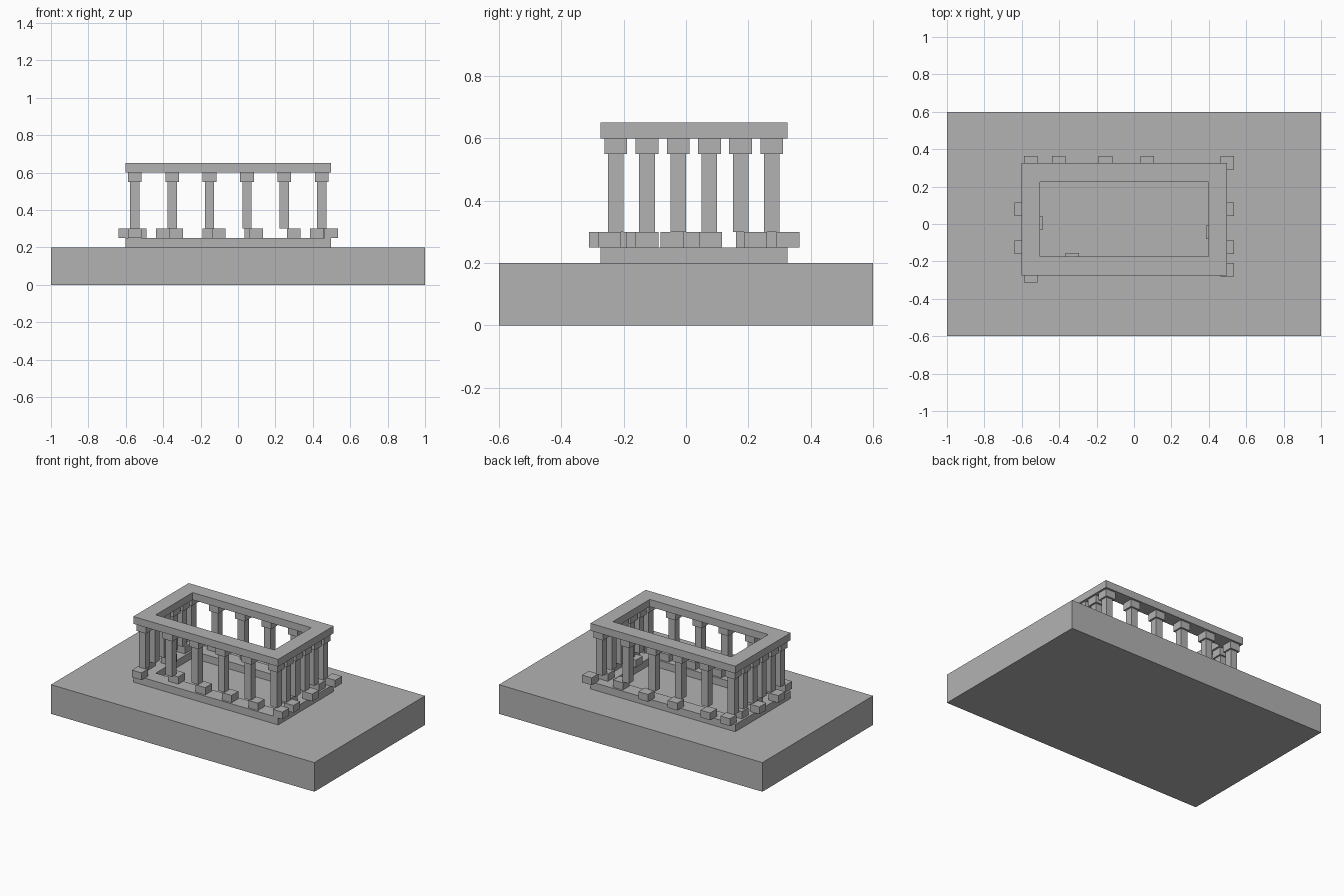
import bpy
import bmesh

if "Cube" in bpy.data.objects:
    bpy.data.objects.remove(bpy.data.objects["Cube"])

stone = bpy.data.materials.new("grey stone")
stone.diffuse_color = (0.45, 0.45, 0.45, 1)
stone.use_nodes = True
stone.node_tree.nodes["Principled BSDF"].inputs["Base Color"].default_value = stone.diffuse_color


def finish(bm, name):
    bmesh.ops.recalc_face_normals(bm, faces=bm.faces)
    mesh = bpy.data.meshes.new(name)
    bm.to_mesh(mesh)
    bm.free()
    mesh.materials.append(stone)
    ob = bpy.data.objects.new(name, mesh)
    bpy.context.collection.objects.link(ob)


def box(name, x, y, w, d, z0, z1):
    bm = bmesh.new()
    bmesh.ops.create_cube(bm, size=1)
    for v in bm.verts:
        v.co = (x + v.co.x * w, y + v.co.y * d, (z0 + z1) / 2 + v.co.z * (z1 - z0))
    finish(bm, name)


def frame(name, z0, z1, rim=0.1):
    # rectangular ring from an outer and an inner loop
    x0, x1, y0, y1 = -0.602, 0.498, -0.275, 0.325
    bm = bmesh.new()

    def loop(i, z):
        a, b, c, d = x0 + i, x1 - i, y0 + i, y1 - i
        return [bm.verts.new((x, y, z)) for x, y in ((a, c), (b, c), (b, d), (a, d))]

    loops = [loop(0, z0), loop(0, z1), loop(rim, z1), loop(rim, z0)]
    for k in range(4):
        p, q = loops[k], loops[(k + 1) % 4]
        for j in range(4):
            n = (j + 1) % 4
            bm.faces.new((p[j], p[n], q[n], q[j]))
    finish(bm, name)


# Plinth and the two ring beams
box("plinth", 0, 0, 2, 1.2, 0, 0.2)
frame("lower_frame", 0.2, 0.25)
frame("upper_frame", 0.6, 0.65)

# Column centres, going round the rectangle
xs = [-0.552 + 0.2 * i for i in range(6)]
ys = [-0.125 + 0.1 * i for i in range(4)]
rows = {
    "front": [(x, -0.225) for x in xs],
    "back": [(x, 0.275) for x in xs],
    "left": [(xs[0], y) for y in ys],
    "right": [(xs[5], y) for y in ys],
}
# Scattered footing blocks: shift from each column centre
shifts = {
    "front": [(0, -.05), (.022, .033), (.05, 0), (.05, 0), (.05, 0), (.05, -.02)],
    "back": [(0, .052), (-.05, .052), (0, .052), (.023, .052), (.05, 0), (.05, .052)],
    "left": [(-.05, 0), (.025, .03), (-.05, .004), (0, .022)],
    "right": [(.05, 0), (-.026, -.02), (.05, .004), (0, .048)],
}
for row, points in rows.items():
    for i, (x, y) in enumerate(points):
        dx, dy = shifts[row][i]
        tag = f"{row}_{i + 1}"
        box("footing_" + tag, x + dx, y + dy, 0.073, 0.073, 0.25, 0.3)
        box("column_" + tag, x, y, 0.05, 0.05, 0.3, 0.55)
        box("capital_" + tag, x, y, 0.073, 0.073, 0.55, 0.6)
